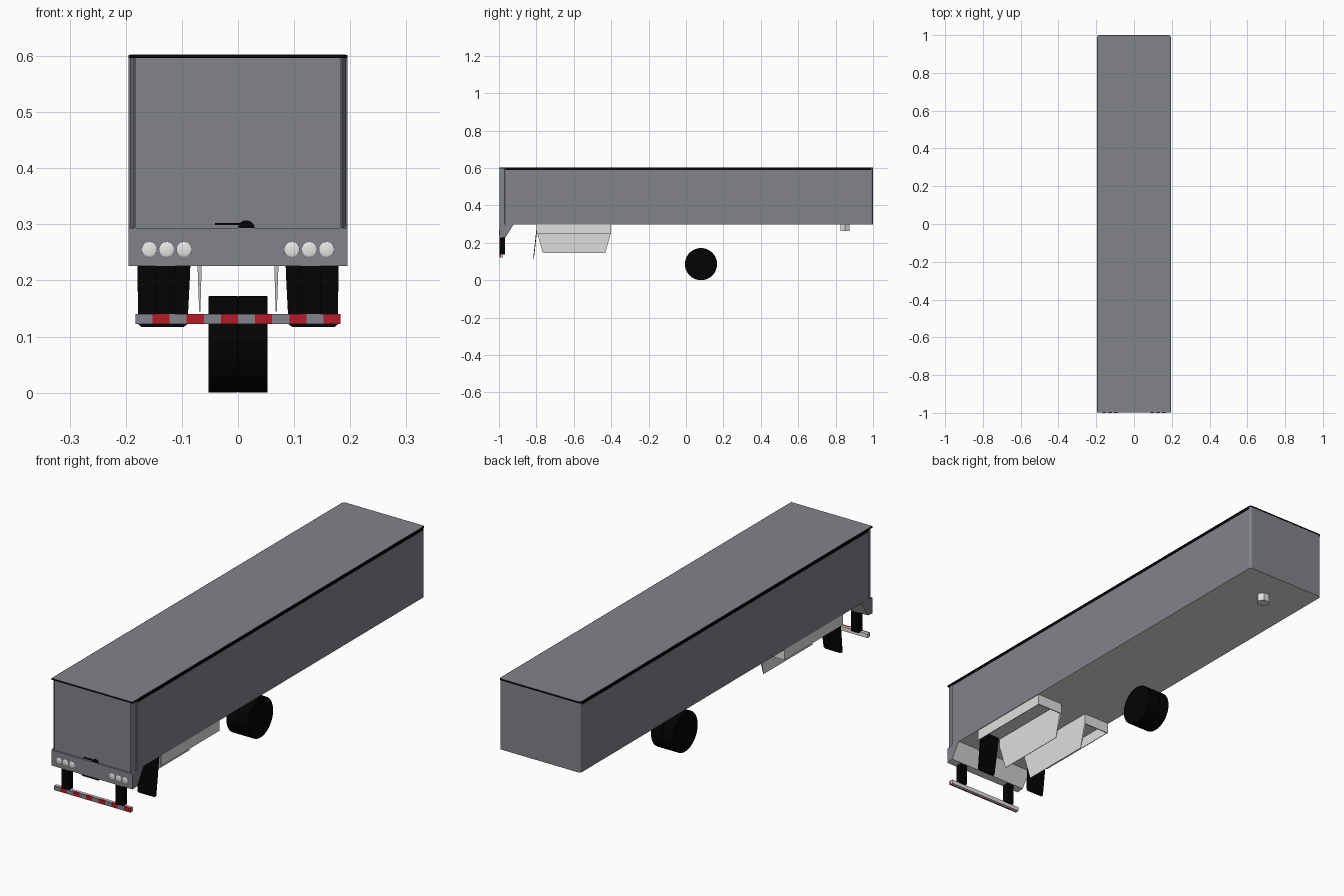
import bpy, bmesh, math
from mathutils import Vector

if "Cube" in bpy.data.objects:
    bpy.data.objects.remove(bpy.data.objects["Cube"])


def material(name, r, g, b):
    m = bpy.data.materials.new(name)
    m.diffuse_color = (r, g, b, 1)
    m.use_nodes = True
    m.node_tree.nodes["Principled BSDF"].inputs["Base Color"].default_value = m.diffuse_color
    return m


GREY = material("panel grey", 0.22, 0.23, 0.255)
LIGHT = material("light metal", 0.74, 0.74, 0.73)
BLACK = material("black", 0.001, 0.001, 0.001)
RED = material("marker red", 0.46, 0.010, 0.022)
WHITE = material("lamp white", 0.92, 0.92, 0.91)


def finish(name, bm, *mats):
    bmesh.ops.recalc_face_normals(bm, faces=bm.faces)
    me = bpy.data.meshes.new(name)
    bm.to_mesh(me)
    bm.free()
    ob = bpy.data.objects.new(name, me)
    bpy.context.collection.objects.link(ob)
    for m in mats:
        me.materials.append(m)
    return ob


def prism(name, pts, to3d, a, b, mat):
    """Extrude a 2D outline between two depths; to3d(u, v, depth) gives a point."""
    bm = bmesh.new()
    lo = [bm.verts.new(to3d(u, v, a)) for u, v in pts]
    hi = [bm.verts.new(to3d(u, v, b)) for u, v in pts]
    bm.faces.new(lo)
    bm.faces.new(hi)
    n = len(pts)
    for i in range(n):
        j = (i + 1) % n
        bm.faces.new((lo[i], lo[j], hi[j], hi[i]))
    return finish(name, bm, mat)


def box(name, x, y, z, mat):
    pts = [(x[0], y[0]), (x[1], y[0]), (x[1], y[1]), (x[0], y[1])]
    return prism(name, pts, top, z[0], z[1], mat)


def side(u, v, d):      # outline in y, z extruded along x
    return (d, u, v)


def top(u, v, d):       # outline in x, y extruded along z
    return (u, v, d)


def light_below(ob):
    """Colour downward faces with the light metal."""
    ob.data.materials.append(LIGHT)
    for p in ob.data.polygons:
        if p.normal.z < -0.3:
            p.material_index = 1


def smooth(ob, angle=35):
    bpy.ops.object.select_all(action='DESELECT')
    ob.select_set(True)
    bpy.context.view_layer.objects.active = ob
    bpy.ops.object.shade_smooth_by_angle(angle=math.radians(angle))


def plan(hw, y0, y1, r, steps=4):
    """Box outline from above, with the two +y corners rounded."""
    pts = [(-hw, y0), (hw, y0)]
    for cx, start in ((hw - r, 0), (r - hw, 90)):
        for i in range(steps + 1):
            t = math.radians(start + 90 * i / steps)
            pts.append((cx + r * math.cos(t), y1 - r + r * math.sin(t)))
    return pts


# cargo box, black roof rail and roof skin
light_below(prism("cargo_box", plan(0.194, -0.962, 0.999, 0.010), top, 0.297, 0.598, GREY))
prism("roof_rail", plan(0.195, -0.998, 1.0, 0.011), top, 0.5965, 0.602, BLACK)
prism("roof_skin", plan(0.1925, -0.997, 0.998, 0.010), top, 0.600, 0.603, GREY)
for s in (-1, 1):
    box("side_rail", sorted((s * 0.190, s * 0.1955)), (-0.965, 0.988), (0.589, 0.602), BLACK)

# rear door and chamfered corner posts
box("rear_door", (-0.186, 0.186), (-0.994, -0.955), (0.29, 0.598), GREY)
for s in (-1, 1):
    post = [(0.185, -0.998), (0.192, -0.970), (0.195, -0.968), (0.195, -0.960), (0.182, -0.960), (0.182, -0.998)]
    prism("corner_post", [(s * x, y) for x, y in post], top, 0.29, 0.598, GREY)

# rear sill with sloped, light-coloured underside
light_below(prism("rear_sill", [(-0.998, 0.293), (-0.998, 0.2255), (-0.965, 0.229),
                                (-0.922, 0.298), (-0.95, 0.302)], side, -0.195, 0.195, GREY))

# tail lamps: shallow domes
for s in (-1, 1):
    for x in (0.096, 0.127, 0.158):
        bm = bmesh.new()
        bmesh.ops.create_uvsphere(bm, u_segments=24, v_segments=12, radius=1)
        for v in bm.verts:
            v.co = Vector((s * x + 0.014 * v.co.x, -0.9972 + 0.0028 * v.co.y, 0.255 + 0.014 * v.co.z))
        smooth(finish("tail_lamp", bm, WHITE), 60)

# door latch: half disc and lever
half = [(0.0145 + 0.015 * math.cos(math.pi * i / 12), 0.2925 + 0.0145 * math.sin(math.pi * i / 12))
        for i in range(13)]
prism("latch_boss", half, lambda u, v, d: (u, d, v), -0.998, -0.99, BLACK)
box("latch_lever", (-0.041, 0.015), (-0.998, -0.993), (0.2985, 0.302), BLACK)

# rear guard: posts, bar and striped marker plates
for s in (-1, 1):
    box("guard_post", sorted((s * 0.112, s * 0.147)), (-0.996, -0.968), (0.138, 0.235), BLACK)
box("guard_bar", (-0.183, 0.183), (-0.988, -0.979), (0.122, 0.140), LIGHT)
w = 0.366 / 12
for i in range(12):
    x = -0.183 + i * w
    box("guard_stripe", (x, x + w), (-0.997, -0.988), (0.122, 0.140), RED if i % 2 else GREY)

for s in (-1, 1):
    # mud flap, leaning slightly with clipped lower corners
    flap = [(0.082, 0.298), (0.086, 0.20), (0.090, 0.122), (0.097, 0.117),
            (0.172, 0.117), (0.178, 0.122), (0.180, 0.298)]
    prism("mud_flap", [(s * x, z) for x, z in flap],
          lambda u, v, d: (u, d - 0.11 * (0.298 - v), v), -0.797, -0.793, BLACK)
    # open-bottomed wheel-bay frame
    box("bay_outer_wall", sorted((s * 0.188, s * 0.191)), (-0.80, -0.40), (0.25, 0.30), LIGHT)
    box("bay_inner_wall", sorted((s * 0.065, s * 0.073)), (-0.80, -0.40), (0.25, 0.30), LIGHT)
    box("bay_front_wall", sorted((s * 0.065, s * 0.191)), (-0.404, -0.40), (0.25, 0.30), LIGHT)
    # hanging plate under the inner wall, thinner toward the bottom
    plate = prism("bay_hanger_plate", [(-0.795, 0.25), (-0.765, 0.145), (-0.432, 0.145), (-0.402, 0.25)],
                  side, s * 0.064, s * 0.073, LIGHT)
    for v in plate.data.vertices:
        if v.co.z < 0.2:
            v.co.x = s * 0.068 + (v.co.x - s * 0.068) * 0.25
    # tyre with slightly eased shoulders
    bm = bmesh.new()
    prof = [(0.0, 0.0845), (0.0015, 0.086), (0.0515, 0.086), (0.0525, 0.085)]
    N = 40
    rings = [[bm.verts.new((s * px, 0.08 + r * math.cos(2 * math.pi * k / N),
                            0.086 + r * math.sin(2 * math.pi * k / N))) for k in range(N)]
             for px, r in prof]
    for a, b in zip(rings, rings[1:]):
        for k in range(N):
            j = (k + 1) % N
            bm.faces.new((a[k], a[j], b[j], b[k]))
    bm.faces.new(rings[0])
    bm.faces.new(rings[-1])
    smooth(finish("tyre", bm, BLACK), 30)

# hexagonal coupling pin under the nose
pin = [(0.028 * math.cos(math.pi * i / 3), 0.85 + 0.028 * math.sin(math.pi * i / 3)) for i in range(6)]
prism("coupling_pin", pin, top, 0.262, 0.30, LIGHT)
